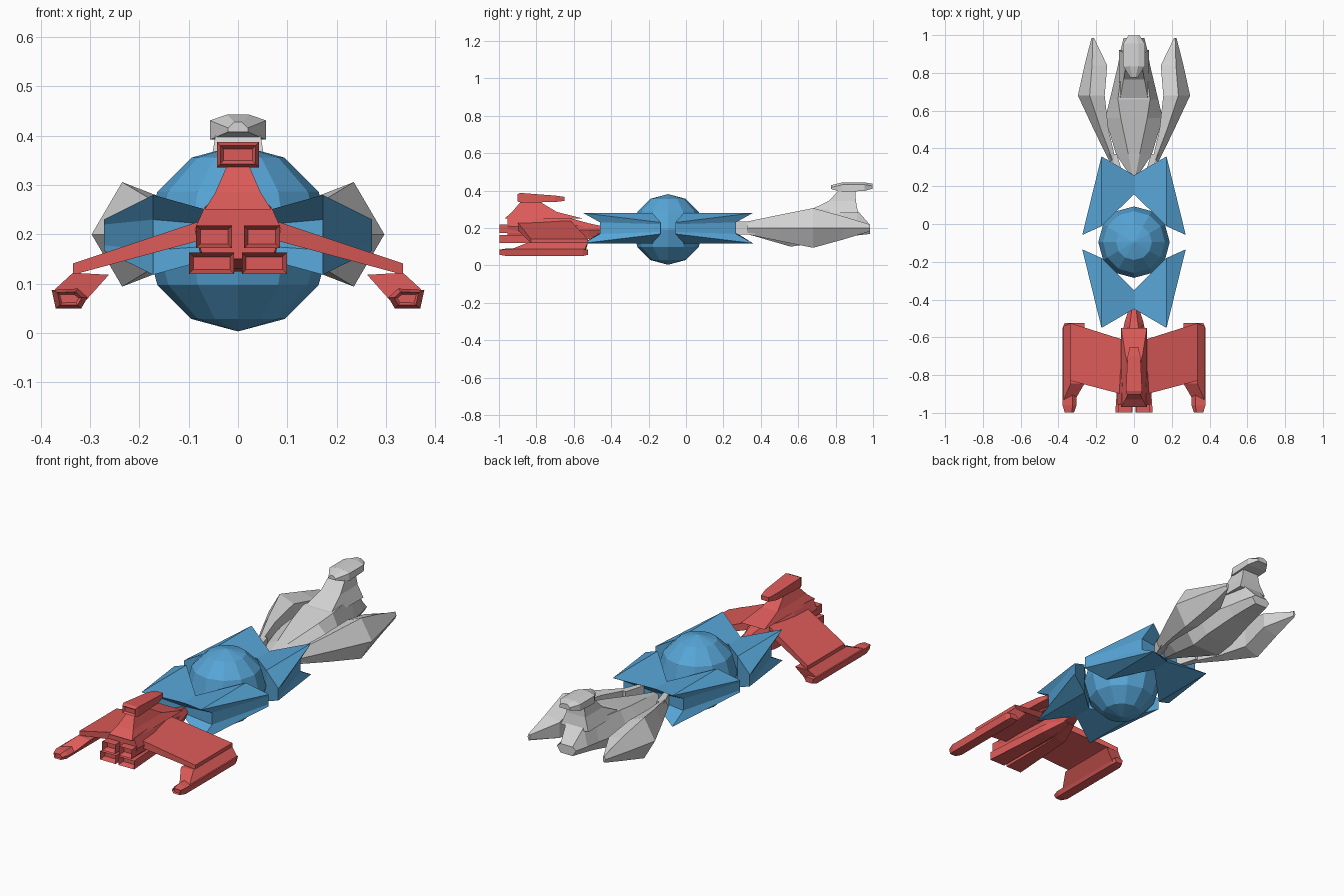
import bpy, bmesh, math
from mathutils import Vector


def material(name, rgb):
    m = bpy.data.materials.new(name)
    m.diffuse_color = (*rgb, 1)
    return m


RED = material("coral red", (0.72, 0.105, 0.10))
BLUE = material("sky blue", (0.095, 0.38, 0.68))
GREY = material("light grey", (0.66, 0.66, 0.66))


def finish(name, bm, mat):
    bmesh.ops.remove_doubles(bm, verts=bm.verts, dist=0.0004)
    bmesh.ops.recalc_face_normals(bm, faces=bm.faces)
    me = bpy.data.meshes.new(name)
    bm.to_mesh(me)
    bm.free()
    me.materials.append(mat)
    ob = bpy.data.objects.new(name, me)
    bpy.context.collection.objects.link(ob)
    return ob


def loft(name, rings, mat, side=1, inset=0.0, depth=0.0):
    """Skin a row of equal-sized rings; the first cap may get a recess."""
    bm = bmesh.new()
    vs = [[bm.verts.new((p[0] * side, p[1], p[2])) for p in r] for r in rings]
    n = len(rings[0])
    for a, b in zip(vs, vs[1:]):
        for i in range(n):
            j = (i + 1) % n
            bm.faces.new((a[i], a[j], b[j], b[i]))
    first = bm.faces.new(vs[0])
    bm.faces.new(vs[-1][::-1])
    if inset:
        bmesh.ops.recalc_face_normals(bm, faces=bm.faces)
        bmesh.ops.inset_individual(bm, faces=[first], thickness=inset)
        bmesh.ops.translate(bm, verts=first.verts, vec=(0, depth, 0))
    return finish(name, bm, mat)


def hexa(y, w, zm, t, zt, b, zb):
    """Hull ring: half width w at zm, t on the deck, b on the keel."""
    return [(w, y, zm), (t, y, zt), (-t, y, zt), (-w, y, zm), (-b, y, zb), (b, y, zb)]


def rect_y(y, x0, x1, z0, z1):
    return [(x0, y, z0), (x1, y, z0), (x1, y, z1), (x0, y, z1)]


def rect_z(z, w, y0, y1):
    return [(-w, y0, z), (w, y0, z), (w, y1, z), (-w, y1, z)]


# ---------------- blue orb craft ----------------
MID = -0.096
bm = bmesh.new()
bmesh.ops.create_uvsphere(bm, u_segments=12, v_segments=6, radius=0.189)
bmesh.ops.translate(bm, verts=bm.verts, vec=(0, MID, 0.192))
finish("orb", bm, BLUE)

# swept claws: root on the centre line, tall notched ridge, thin tip
root = [(-0.45, 0.232), (-0.45, 0.215), (-0.45, 0.18), (-0.45, 0.165), (-0.35, 0.165), (-0.35, 0.232)]
ridge = [(-0.55, 0.28), (-0.46, 0.23), (-0.46, 0.168), (-0.55, 0.118), (-0.18, 0.118), (-0.18, 0.28)]
tip = [(-0.142, 0.23), (-0.14, 0.22), (-0.14, 0.178), (-0.142, 0.167), (-0.135, 0.167), (-0.135, 0.23)]
for end, label in ((1, "front"), (-1, "rear")):
    for s in (1, -1):
        rings = [[(x, MID + (y - MID) * end, z) for y, z in prof]
                 for x, prof in ((0, root), (0.172, ridge), (0.272, tip))]
        loft(label + "_claw", rings, BLUE, s)

# ---------------- grey craft ----------------
loft("grey_hull", [
    hexa(0.235, 0.008, 0.2, 0.005, 0.208, 0.005, 0.192),
    hexa(0.37, 0.095, 0.2, 0.03, 0.235, 0.035, 0.155),
    hexa(0.56, 0.152, 0.2, 0.07, 0.277, 0.08, 0.10),
    hexa(0.66, 0.128, 0.2, 0.085, 0.298, 0.08, 0.115),
    hexa(0.84, 0.085, 0.2, 0.062, 0.305, 0.055, 0.15),
    hexa(0.915, 0.072, 0.2, 0.05, 0.295, 0.045, 0.16),
    hexa(0.985, 0.055, 0.2, 0.035, 0.215, 0.035, 0.168)], GREY)
loft("grey_neck", [rect_z(0.28, 0.08, 0.63, 0.92), rect_z(0.345, 0.055, 0.765, 0.908),
                   rect_z(0.405, 0.045, 0.82, 0.905)], GREY)


def head(y, w, zb, zt):
    return hexa(y, w, zt - 0.012, w * 0.4, zt, w, zb)


loft("grey_head", [head(0.775, 0.02, 0.408, 0.428), head(0.835, 0.057, 0.392, 0.443),
                   head(0.955, 0.057, 0.398, 0.443), head(0.998, 0.03, 0.41, 0.436)], GREY)

for s in (1, -1):
    # faceted side wing, widest two thirds back
    def wing(y, xi, xm, xo, hi, hm):
        z = 0.2
        return [(xo, y, z), (xm, y, z + hm), (xi, y, z + hi), (xi, y, z - hi), (xm, y, z - hm)]
    loft("grey_side_wing", [
        wing(0.33, 0.095, 0.11, 0.13, 0.03, 0.035),
        wing(0.50, 0.135, 0.175, 0.213, 0.055, 0.07),
        wing(0.68, 0.155, 0.235, 0.297, 0.075, 0.106),
        wing(0.84, 0.142, 0.222, 0.262, 0.04, 0.062),
        wing(0.985, 0.212, 0.218, 0.225, 0.012, 0.018)], GREY, s)
    # small coupling at the wing's leading end
    loft("wing_coupling", [rect_y(0.25, 0.055, 0.08, 0.165, 0.235),
                           rect_y(0.37, 0.09, 0.132, 0.165, 0.235)], GREY, s)

# ---------------- red craft ----------------
loft("red_hull", [
    hexa(-0.955, 0.088, 0.21, 0.068, 0.255, 0.07, 0.15),
    hexa(-0.80, 0.085, 0.20, 0.06, 0.262, 0.07, 0.13),
    hexa(-0.62, 0.07, 0.19, 0.035, 0.252, 0.055, 0.125),
    hexa(-0.52, 0.05, 0.19, 0.02, 0.225, 0.035, 0.145),
    hexa(-0.38, 0.004, 0.19, 0.003, 0.194, 0.003, 0.186)], RED)
loft("dorsal_spine", [rect_z(0.25, 0.068, -0.97, -0.55), rect_z(0.285, 0.046, -0.93, -0.69),
                      rect_z(0.345, 0.02, -0.88, -0.79)], RED)
loft("dorsal_pod", [rect_y(-0.902, 0.036, -0.036, 0.343, 0.38),
                    rect_y(-0.885, 0.043, -0.043, 0.336, 0.387),
                    rect_y(-0.70, 0.034, -0.034, 0.338, 0.373),
                    rect_y(-0.65, 0.022, -0.022, 0.345, 0.366)], RED, 1, 0.01, 0.01)

for s in (1, -1):
    # stacked engines with recessed rear nozzles
    loft("lower_engine", [rect_y(-0.998, 0.008, 0.099, 0.12, 0.163),
                          rect_y(-0.62, 0.008, 0.072, 0.12, 0.163),
                          rect_y(-0.50, 0.004, 0.03, 0.145, 0.163)], RED, s, 0.012, 0.03)
    loft("upper_engine", [rect_y(-0.998, 0.012, 0.085, 0.172, 0.218),
                          rect_y(-0.62, 0.012, 0.065, 0.172, 0.218),
                          rect_y(-0.50, 0.004, 0.03, 0.175, 0.2)], RED, s, 0.012, 0.03)

    # drooping main wing
    def slab(x, y0, y1, z0, z1):
        return [(x, y0, z0), (x, y1, z0), (x, y1, z1), (x, y0, z1)]
    loft("main_wing", [slab(0.05, -0.905, -0.615, 0.195, 0.236),
                       slab(0.335, -0.83, -0.525, 0.118, 0.141)], RED, s)
    # canted bracket between wing and tip pod
    loft("wing_bracket", [
        [(0.262, y0, 0.118), (0.335, y0, 0.122), (0.372, y1, 0.088), (0.312, y1, 0.062)]
        for y0, y1 in ((-0.845, -0.93), (-0.525, -0.54))], RED, s)

    # tip pod with chamfered ends
    def pod(y, k):
        pts = [(0.305, 0.072), (0.325, 0.09), (0.378, 0.087), (0.37, 0.05), (0.318, 0.05)]
        c = Vector((0.342, 0.07))
        return [(c.x + (x - c.x) * k, y, c.y + (z - c.y) * k) for x, z in pts]
    loft("tip_pod", [pod(-0.998, 0.68), pod(-0.96, 1), pod(-0.55, 1), pod(-0.525, 0.7)],
         RED, s, 0.006, 0.008)
